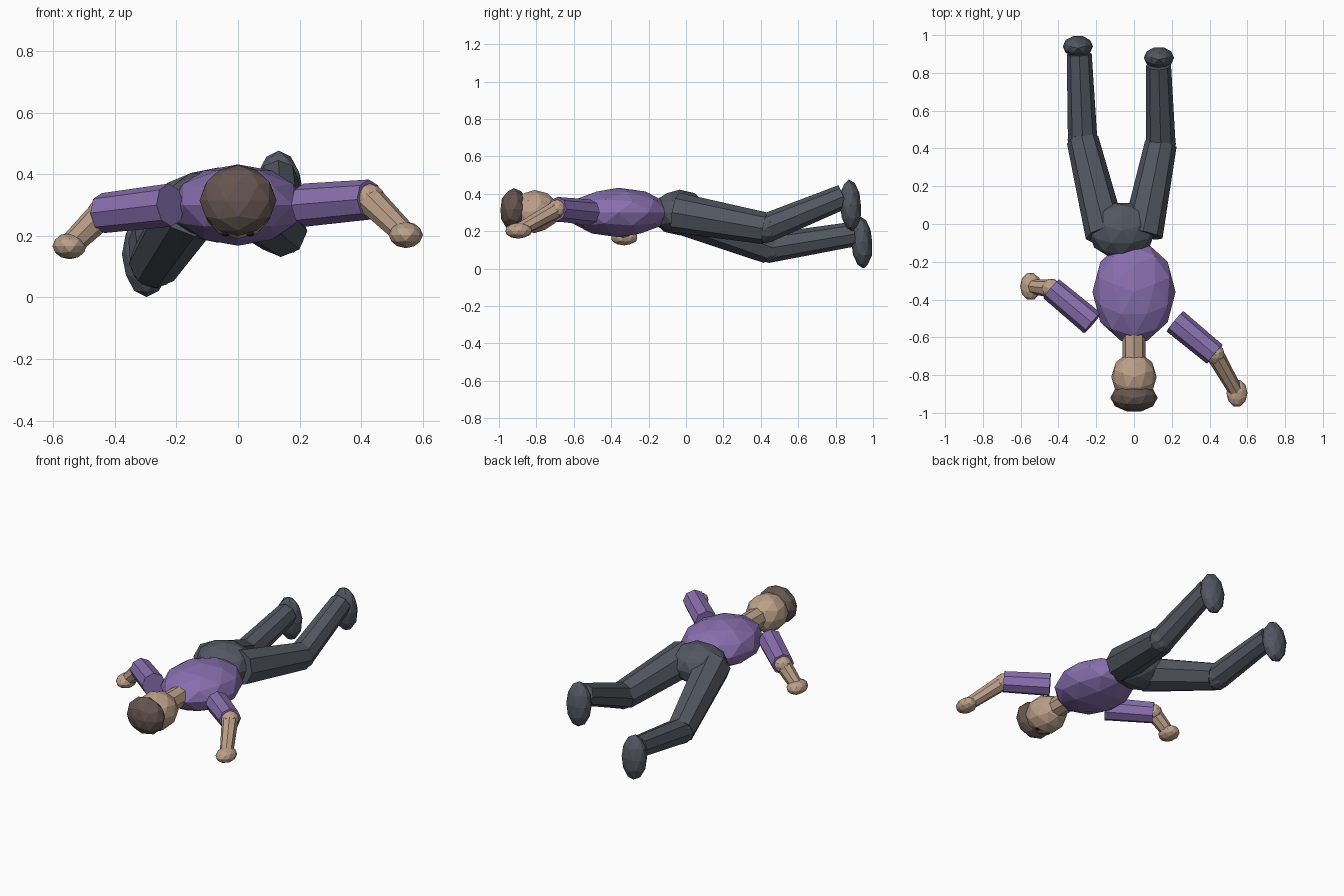
import bpy
import bmesh
from math import pi
from mathutils import Vector, Matrix

cube = bpy.data.objects.get("Cube")
if cube:
    bpy.data.objects.remove(cube, do_unlink=True)


def material(name, rgb):
    m = bpy.data.materials.new(name)
    m.use_nodes = True
    m.diffuse_color = (*rgb, 1)
    m.node_tree.nodes["Principled BSDF"].inputs["Base Color"].default_value = (*rgb, 1)
    return m


PURPLE = material("purple shirt", (0.25, 0.16, 0.43))
SKIN = material("tan skin", (0.50, 0.35, 0.25))
HAIR = material("dark brown hair", (0.13, 0.09, 0.08))
GREY = material("slate trousers", (0.085, 0.095, 0.12))
DARK = material("near black eyes", (0.015, 0.012, 0.012))


def finish(name, bm, mat):
    mesh = bpy.data.meshes.new(name)
    bm.to_mesh(mesh)
    bm.free()
    mesh.materials.append(mat)
    obj = bpy.data.objects.new(name, mesh)
    bpy.context.collection.objects.link(obj)
    return obj


def blob(name, centre, radii, mat, tilt=0):
    """Faceted ellipsoid whose bounds match the radii exactly."""
    bm = bmesh.new()
    bmesh.ops.create_icosphere(bm, subdivisions=2, radius=1,
                               matrix=Matrix.Rotation(pi / 2, 4, 'Z'))
    fit = [r / max(v.co[i] for v in bm.verts) for i, r in enumerate(radii)]
    bmesh.ops.scale(bm, vec=fit, verts=bm.verts)
    bmesh.ops.rotate(bm, matrix=Matrix.Rotation(tilt, 3, 'X'), verts=bm.verts)
    bmesh.ops.translate(bm, vec=centre, verts=bm.verts)
    return finish(name, bm, mat)


def limb(name, start, end, r1, r2, mat):
    """Eight-sided tapered tube between two points."""
    a, b = Vector(start), Vector(end)
    turn = (b - a).to_track_quat('Z', 'Y').to_matrix().to_4x4()
    bm = bmesh.new()
    bmesh.ops.create_cone(bm, cap_ends=True, segments=8, radius1=r1, radius2=r2,
                          depth=(b - a).length,
                          matrix=Matrix.Translation((a + b) / 2) @ turn)
    return finish(name, bm, mat)


# Trunk
blob("torso", (0, -0.36, 0.30), (0.22, 0.26, 0.132), PURPLE)
blob("pelvis", (-0.065, -0.035, 0.30), (0.18, 0.145, 0.122), GREY)

# Neck, head and hair
limb("neck", (0, -0.56, 0.31), (0, -0.74, 0.31), 0.062, 0.062, SKIN)
blob("head", (0, -0.81, 0.305), (0.12, 0.125, 0.115), SKIN)
blob("hair", (0, -0.92, 0.315), (0.125, 0.072, 0.115), HAIR)
for side, x in (("left", 0.04), ("right", -0.04)):
    blob(side + "_eye", (x, -0.84, 0.206), (0.013, 0.013, 0.008), DARK)

# Arms: shoulder, elbow, hand
arms = {
    "left": ((0.217, -0.515, 0.30), (0.428, -0.69, 0.318), (0.545, -0.895, 0.203)),
    "right": ((-0.22, -0.525, 0.30), (-0.438, -0.343, 0.274), (-0.547, -0.33, 0.167)),
}
for side, (shoulder, elbow, hand) in arms.items():
    limb(side + "_upper_arm", shoulder, elbow, 0.07, 0.065, PURPLE)
    blob(side + "_elbow", elbow, (0.052, 0.052, 0.052), SKIN)
    limb(side + "_forearm", elbow, hand, 0.048, 0.038, SKIN)
    blob(side + "_hand", hand, (0.056, 0.07, 0.043), SKIN)

# Legs: hip, knee, ankle, foot
legs = {
    "left": ((0.045, -0.055, 0.30), (0.142, 0.425, 0.215),
             (0.13, 0.84, 0.385), (0.132, 0.88, 0.338)),
    "right": ((-0.15, -0.055, 0.30), (-0.272, 0.445, 0.11),
              (-0.29, 0.90, 0.185), (-0.297, 0.94, 0.14)),
}
for side, (hip, knee, ankle, foot) in legs.items():
    limb(side + "_thigh", hip, knee, 0.108, 0.085, GREY)
    blob(side + "_knee", knee, (0.08, 0.08, 0.08), GREY)
    limb(side + "_shin", knee, ankle, 0.078, 0.066, GREY)
    blob(side + "_foot", foot, (0.08, 0.055, 0.139), GREY, 0.07)
